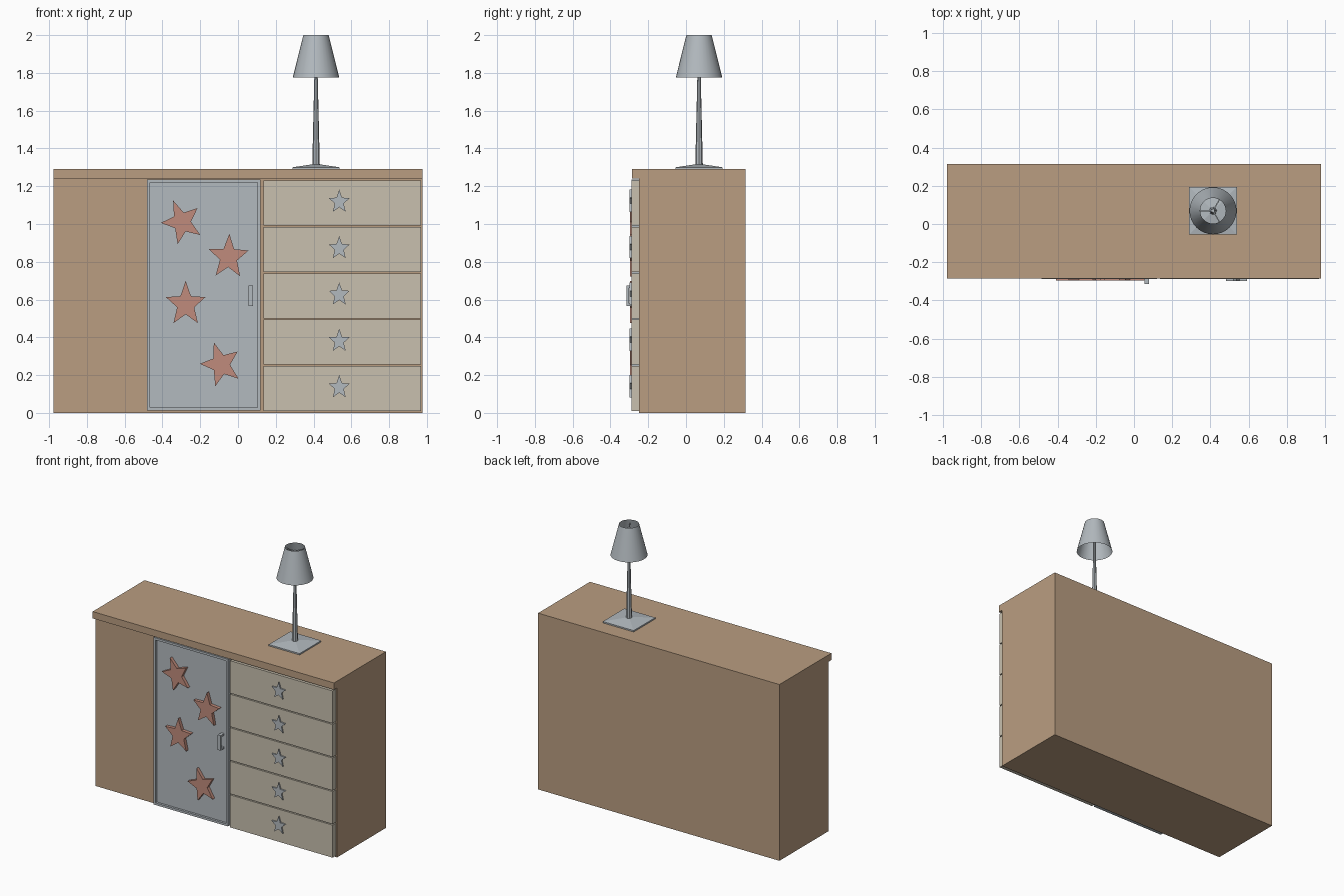
import bpy, bmesh, math
from mathutils import Vector

if "Cube" in bpy.data.objects:
    bpy.data.objects.remove(bpy.data.objects["Cube"])


def material(name, rgb):
    m = bpy.data.materials.new(name)
    m.diffuse_color = (*rgb, 1)
    m.use_nodes = True
    m.node_tree.nodes["Principled BSDF"].inputs["Base Color"].default_value = m.diffuse_color
    return m


WOOD = material("warm wood", (0.49, 0.34, 0.22))
CREAM = material("cream", (0.58, 0.53, 0.43))
GREY = material("pale blue grey", (0.45, 0.49, 0.52))
RED = material("coral red", (0.53, 0.26, 0.20))


def finish(name, bm, mat):
    bmesh.ops.recalc_face_normals(bm, faces=bm.faces)
    me = bpy.data.meshes.new(name)
    bm.to_mesh(me)
    bm.free()
    me.materials.append(mat)
    ob = bpy.data.objects.new(name, me)
    bpy.context.collection.objects.link(ob)
    return ob


def add_box(bm, x, y, z):
    vs = bmesh.ops.create_cube(bm, size=1)["verts"]
    for v in vs:
        v.co = Vector([(a + b) / 2 + c * (b - a) for (a, b), c in zip((x, y, z), v.co)])


def boxes(name, mat, *dims):
    bm = bmesh.new()
    for d in dims:
        add_box(bm, *d)
    return finish(name, bm, mat)


def star(name, mat, x, z, radius, turn, y_front, y_back):
    """Slightly tall five-pointed star plate facing the front."""
    bm = bmesh.new()
    t = math.radians(turn)
    pts = []
    for i in range(10):
        r = radius * (0.43 if i % 2 else 1)
        a = math.pi / 2 + i * math.pi / 5
        u, w = r * math.cos(a), r * math.sin(a) * 1.12
        pts.append(bm.verts.new((x + u * math.cos(t) - w * math.sin(t), y_front,
                                 z + u * math.sin(t) + w * math.cos(t))))
    face = bm.faces.new(pts)
    ext = bmesh.ops.extrude_face_region(bm, geom=[face], use_keep_orig=True)["geom"]
    for v in ext:
        if isinstance(v, bmesh.types.BMVert):
            v.co.y = y_back
    return finish(name, bm, mat)


def lathe(name, mat, profile, sides, x, y, smooth=False):
    """Open surface of revolution from (radius, height) pairs."""
    bm = bmesh.new()
    rings = [[bm.verts.new((x + r * math.cos(2 * math.pi * i / sides),
                            y + r * math.sin(2 * math.pi * i / sides), z))
              for i in range(sides)] for r, z in profile]
    for a, b in zip(rings, rings[1:]):
        for i in range(sides):
            j = (i + 1) % sides
            bm.faces.new((a[i], a[j], b[j], b[i]))
    ob = finish(name, bm, mat)
    if smooth:
        for p in ob.data.polygons:
            p.use_smooth = True
    return ob


# carcass and overhanging top
boxes("cabinet_body", WOOD, ((-0.977, 0.977), (-0.25, 0.315), (0, 1.24)))
boxes("cabinet_top", WOOD, ((-0.977, 0.977), (-0.285, 0.315), (1.24, 1.29)))

# sliding door: thin raised frame around a recessed panel
L, R, B, T, W = -0.483, 0.12, 0.012, 1.235, 0.016
FY = (-0.288, -0.25)
boxes("door_panel", GREY, ((L + W, R - W), (-0.272, -0.25), (B + W, T - W)))
boxes("door_frame", GREY,
      ((L, L + W), FY, (B, T)), ((R - W, R), FY, (B, T)),
      ((L + W, R - W), FY, (B, B + W)), ((L + W, R - W), FY, (T - W, T)))
for i, (x, z, turn) in enumerate([(-0.297, 1.01, 22), (-0.05, 0.825, -2),
                                  (-0.277, 0.575, 0), (-0.09, 0.256, 18)]):
    star(f"door_star_{i + 1}", RED, x, z, 0.11, turn, -0.296, -0.272)

# door pull
boxes("door_handle", GREY,
      ((0.056, 0.079), (-0.315, -0.302), (0.565, 0.675)),
      ((0.056, 0.079), (-0.302, -0.27), (0.565, 0.578)),
      ((0.056, 0.079), (-0.302, -0.27), (0.662, 0.675)))

# drawers with star knobs
for i in range(5):
    z = 0.01 + i * 0.2455
    boxes(f"drawer_{i + 1}", CREAM, ((0.136, 0.968), (-0.288, -0.25), (z, z + 0.238)))
    star(f"drawer_knob_{i + 1}", GREY, 0.536, z + 0.125, 0.058, 0, -0.298, -0.288)

# lamp: square base with a shallow pyramid, tapered stem, open shade
LX, LY = 0.413, 0.069
boxes("lamp_base", GREY, ((LX - .125, LX + .125), (LY - .125, LY + .125), (1.29, 1.3)))
bm = bmesh.new()
low, high = [[bm.verts.new((LX + sx * h, LY + sy * h, z))
              for sx, sy in ((-1, -1), (1, -1), (1, 1), (-1, 1))]
             for h, z in ((0.125, 1.3), (0.02, 1.316))]
for i in range(4):
    j = (i + 1) % 4
    bm.faces.new((low[i], low[j], high[j], high[i]))
bm.faces.new(high)
finish("lamp_base_slope", bm, GREY)
lathe("lamp_stem", GREY, [(0.02, 1.31), (0.009, 1.78), (0.009, 1.975), (0.001, 1.975)], 8, LX, LY)
lathe("lamp_shade", GREY, [(0.123, 1.775), (0.067, 2.0)], 32, LX, LY, smooth=True)

# three spokes holding the shade
for i in range(3):
    a = math.pi / 3 + i * 2 * math.pi / 3
    ob = boxes(f"lamp_spoke_{i + 1}", GREY, ((0, 0.071), (-0.003, 0.003), (-0.003, 0.003)))
    ob.location = (LX, LY, 1.97)
    ob.rotation_euler.z = a
